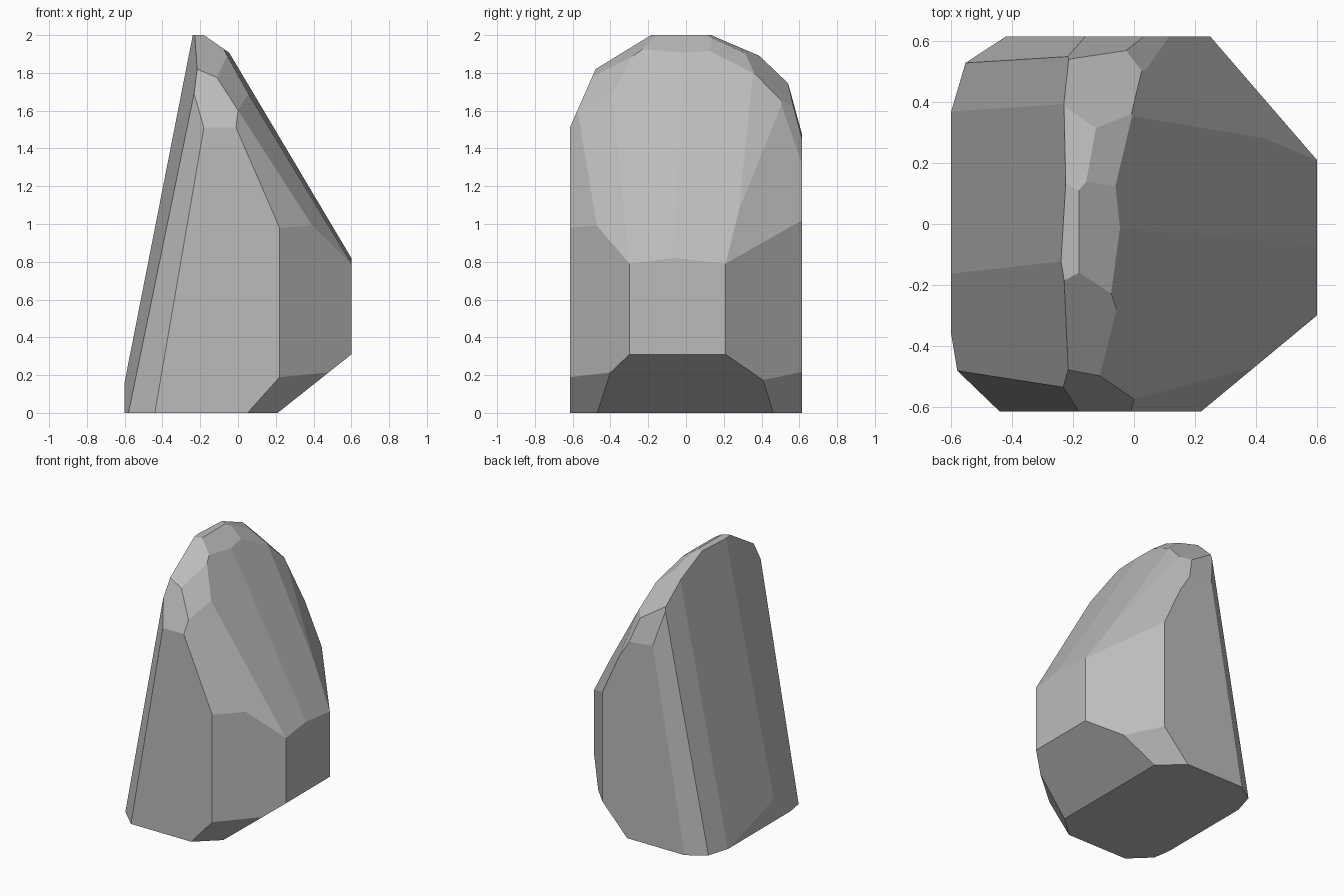
import bpy
import bmesh
from mathutils import Vector

default_cube = bpy.data.objects.get("Cube")
if default_cube:
    bpy.data.objects.remove(default_cube, do_unlink=True)


def make_material(name, colour):
    material = bpy.data.materials.new(name)
    material.use_nodes = True
    material.diffuse_color = colour
    material.node_tree.nodes["Principled BSDF"].inputs["Base Color"].default_value = colour
    return material


def chisel(bm, direction, distance):
    """Slice away everything beyond the plane direction . p = distance and cap the cut."""
    normal = Vector(direction)
    result = bmesh.ops.bisect_plane(
        bm, geom=bm.verts[:] + bm.edges[:] + bm.faces[:], dist=0.0001,
        plane_co=normal * (distance / normal.length_squared),
        plane_no=normal.normalized(), clear_outer=True)
    rim = [item for item in result["geom_cut"] if isinstance(item, bmesh.types.BMEdge)]
    if len(rim) > 2:
        bmesh.ops.holes_fill(bm, edges=rim, sides=0)


# Each chisel cut is the direction it faces and its plane distance
upright_corners = [
    ((0.315, -0.38, 0), 0.303),
    ((0.405, 0.35, 0), 0.3165),
]
underside = [
    ((1, 0, -1.26), 0.21),
    ((0.145, -0.16, -0.13), 0.1057),
    ((1, 1.06, -0.93), 0.70),
]
steep_side = [
    ((-1, 0.061, 0.195), 0.622),
    ((-1, -0.167, 0.2), 0.66),
    ((-1, 0.294, 0.192), 0.708),
    ((-1, 1.53, 0.177), 1.361),
    ((-1, -1.04, 0.172), 1.08),
]
long_slope = [
    ((1.69, 0.107, 1), 1.827),
    ((1.67, -0.13, 1), 1.831),
    ((1.82, -1.02, 1), 2.188),
    ((2.3, -2.86, 1), 3.245),
    ((1.774, 0.603, 1), 2.002),
    ((2.19, 1.324, 1), 2.382),
]
crest = [
    ((0.52, 0.9, 1), 2.12),
    ((0.12, 3.59, 1), 3.66),
    ((1.6, 1.73, 1), 2.564),
    ((0.2, 0.43, 1), 2.012),
    ((0.7, 0, 1), 1.874),
    ((0.75, 0.33, 1), 1.912),
    ((0.31, -0.6, 1), 2.04),
    ((0, -2.27, 1), 2.906),
    ((1.02, -0.78, 1), 2.05),
]

# Block of stone, chiselled facet by facet
bm = bmesh.new()
bmesh.ops.create_cube(bm, size=1)
bmesh.ops.scale(bm, vec=(1.2, 1.23, 2), verts=bm.verts)
bmesh.ops.translate(bm, vec=(0, 0, 1), verts=bm.verts)
for group in (upright_corners, underside, steep_side, long_slope, crest):
    for direction, distance in group:
        chisel(bm, direction, distance)
bmesh.ops.recalc_face_normals(bm, faces=bm.faces)

mesh = bpy.data.meshes.new("rock")
bm.to_mesh(mesh)
bm.free()
mesh.materials.append(make_material("stone grey", (0.5, 0.5, 0.5, 1)))
rock = bpy.data.objects.new("rock", mesh)
bpy.context.collection.objects.link(rock)
